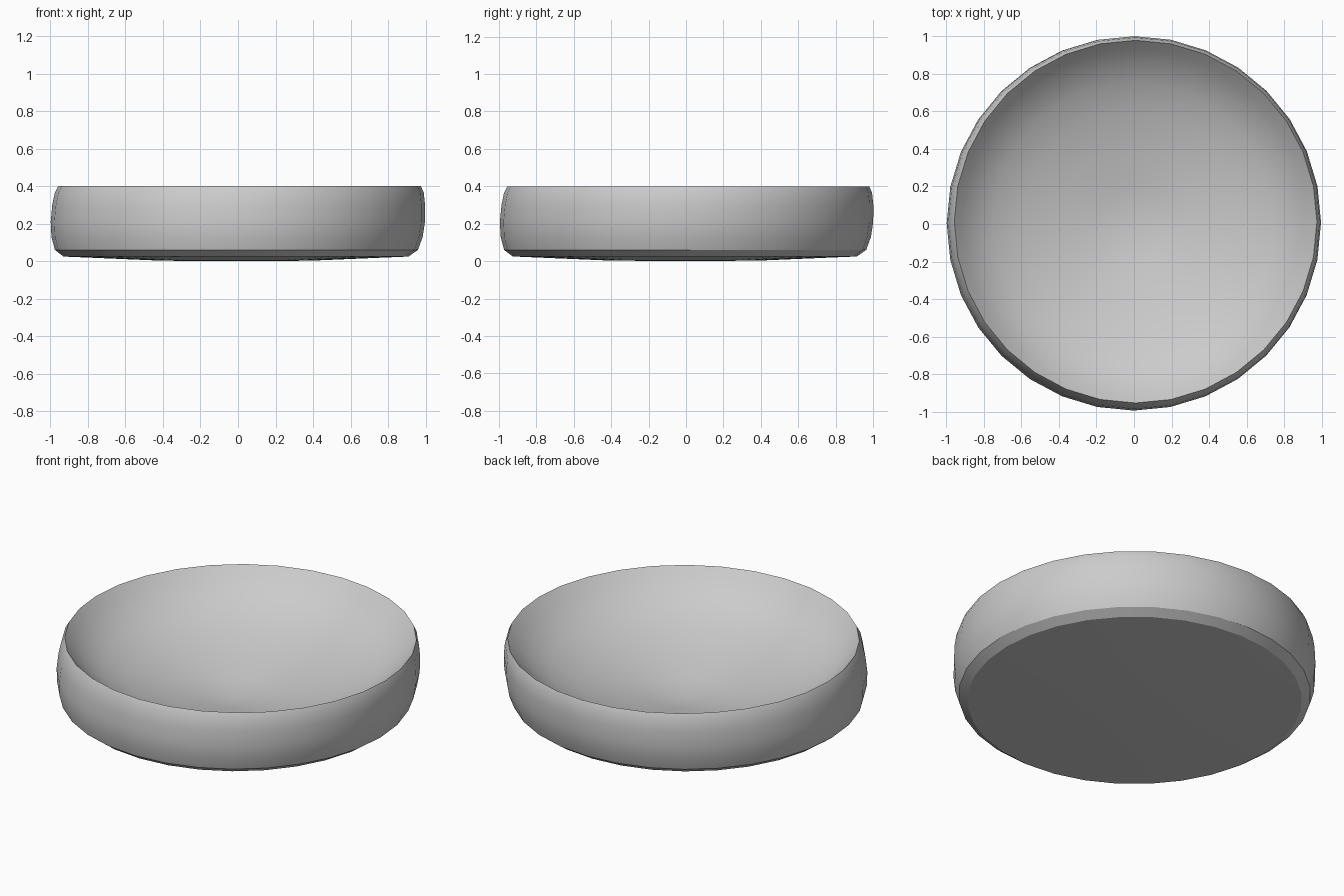
import bpy, bmesh, math

if "Cube" in bpy.data.objects:
    bpy.data.objects.remove(bpy.data.objects["Cube"])

SIDES = 32

# radius, height: bowl inside from the centre to the rim, then down the outer wall to the base
profile = [(0.2, 0.067), (0.4, 0.106), (0.6, 0.162), (0.75, 0.222), (0.85, 0.284),
           (0.92, 0.348), (0.967, 0.4),
           (0.984, 0.365), (0.994, 0.3), (0.998, 0.21), (0.99, 0.13), (0.968, 0.06),
           (0.92, 0.025), (0.4, 0.003)]
BOWL_CENTRE = 0.035


def skew(z):
    # the rim sits slightly off the base
    return 0.05 * (z - 0.19)


bm = bmesh.new()
rings = []
for r, z in profile:
    ring = []
    for i in range(SIDES):
        a = 2 * math.pi * i / SIDES
        ring.append(bm.verts.new((r * math.cos(a) + skew(z) - 0.002,
                                  r * math.sin(a) + skew(z) + 0.002, z)))
    rings.append(ring)

# walls
for low, high in zip(rings, rings[1:]):
    for i in range(SIDES):
        j = (i + 1) % SIDES
        bm.faces.new((low[i], low[j], high[j], high[i]))

# bowl centre and underside
for ring, z in ((rings[0], BOWL_CENTRE), (rings[-1], 0.0)):
    centre = bm.verts.new((0, 0, z))
    for i in range(SIDES):
        bm.faces.new((ring[i], ring[(i + 1) % SIDES], centre))

bmesh.ops.recalc_face_normals(bm, faces=bm.faces)
mesh = bpy.data.meshes.new("shallow_dish")
bm.to_mesh(mesh)
bm.free()

dish = bpy.data.objects.new("shallow_dish", mesh)
bpy.context.collection.objects.link(dish)
bpy.context.view_layer.objects.active = dish
dish.select_set(True)
bpy.ops.object.shade_smooth_by_angle(angle=math.radians(30))
